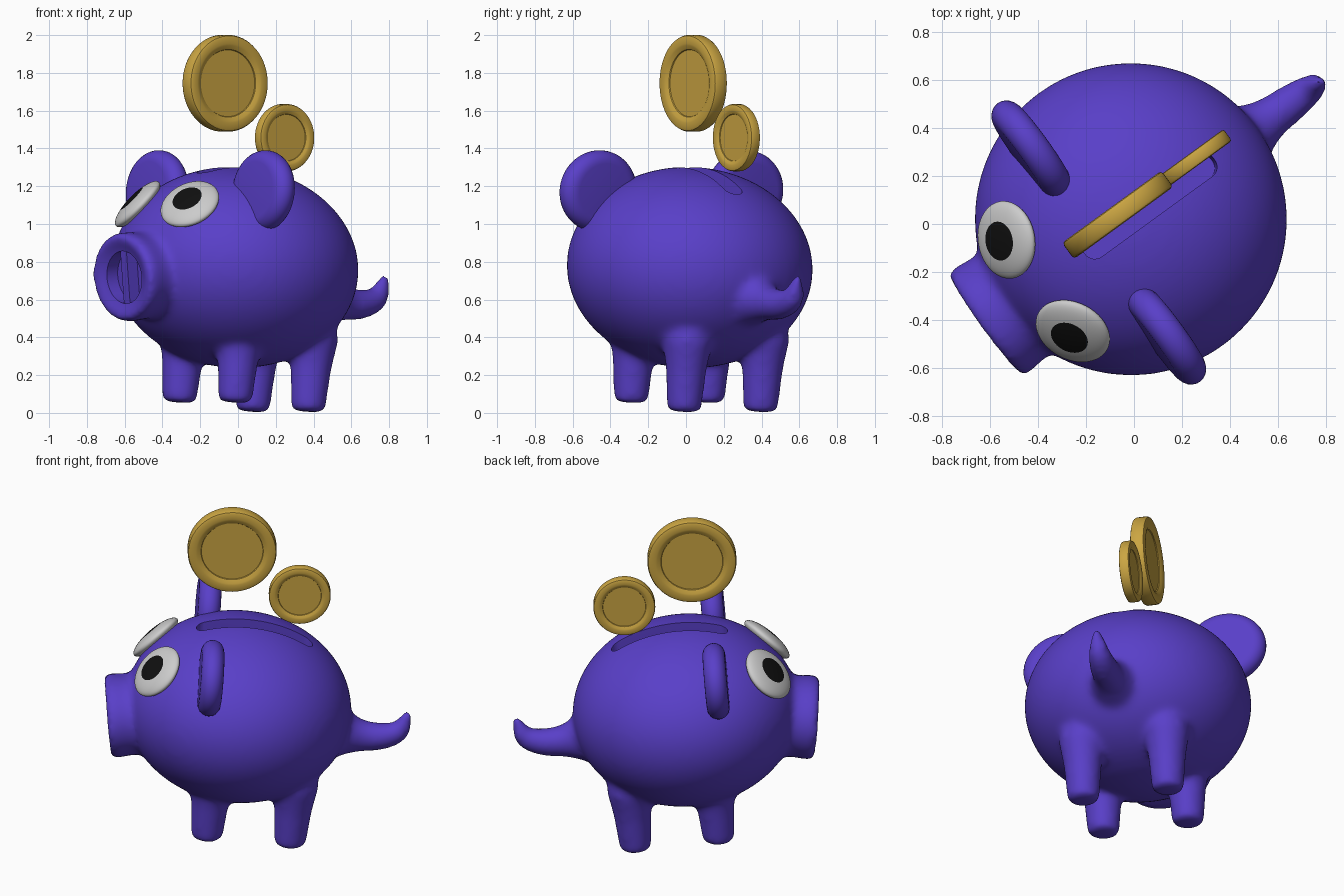
import bpy, bmesh, math
from mathutils import Matrix, Vector

if "Cube" in bpy.data.objects:
    bpy.data.objects.remove(bpy.data.objects["Cube"])

T = Matrix.Translation
def R(deg, axis): return Matrix.Rotation(math.radians(deg), 4, axis)
def S(x, y, z): return Matrix.Diagonal((x, y, z, 1))

# Pig frames: +X is tailward, +Y sideways. LEVEL is yawed only, PIG is also pitched nose-up.
LEVEL = T((-0.013, 0.02, 0.77)) @ R(36, 'Z')
PIG = LEVEL @ R(5, 'Y')

def material(name, color):
    m = bpy.data.materials.new(name)
    m.diffuse_color = (*color, 1)
    m.use_nodes = True
    m.node_tree.nodes["Principled BSDF"].inputs["Base Color"].default_value = m.diffuse_color
    return m

PURPLE = material("purple", (0.10, 0.05, 0.58))
GOLD = material("gold", (0.60, 0.38, 0.055))
WHITE = material("white", (0.75, 0.75, 0.75))
BLACK = material("black", (0.005, 0.005, 0.005))

def add(name, bm, matrix, mats=()):
    bmesh.ops.recalc_face_normals(bm, faces=bm.faces)
    me = bpy.data.meshes.new(name)
    bm.to_mesh(me)
    bm.free()
    ob = bpy.data.objects.new(name, me)
    bpy.context.collection.objects.link(ob)
    ob.matrix_world = matrix
    for m in mats:
        me.materials.append(m)
    return ob

def lathe(name, profile, matrix, mats=(), steps=64):
    """Spin (radius, height) points around local Z."""
    bm = bmesh.new()
    vs = [bm.verts.new((r, 0, z)) for r, z in profile]
    es = [bm.edges.new(p) for p in zip(vs, vs[1:])]
    bmesh.ops.spin(bm, geom=vs + es, cent=(0, 0, 0), axis=(0, 0, 1),
                   angle=2 * math.pi, steps=steps, use_duplicate=False)
    bmesh.ops.remove_doubles(bm, verts=bm.verts, dist=1e-5)
    return add(name, bm, matrix, mats)

def sphere(name, matrix, mats=(), u=64, v=36):
    bm = bmesh.new()
    bmesh.ops.create_uvsphere(bm, u_segments=u, v_segments=v, radius=1)
    return add(name, bm, matrix, mats)

def box(name, size, matrix, mats=(), bevel=0):
    bm = bmesh.new()
    bmesh.ops.create_cube(bm, size=1, matrix=S(*size))
    if bevel:
        es = [e for e in bm.edges if abs(e.verts[0].co.z - e.verts[1].co.z) > 1e-4]
        bmesh.ops.bevel(bm, geom=es, offset=bevel, segments=8, profile=0.5, affect='EDGES')
    return add(name, bm, matrix, mats)

def select(obs):
    bpy.ops.object.select_all(action='DESELECT')
    for o in obs:
        o.select_set(True)
    bpy.context.view_layer.objects.active = obs[0]

def smooth(ob, deg=35):
    select([ob])
    bpy.ops.object.shade_smooth_by_angle(angle=math.radians(deg))

# Body masses that get blended into one skin
body = sphere("pig_body", PIG @ S(0.652, 0.652, 0.532))
parts = [body]

# Four stubby legs
leg = [(0, 0), (0.078, 0), (0.092, 0.012), (0.097, 0.08), (0.108, 0.22),
       (0.12, 0.3), (0.135, 0.38), (0.12, 0.46), (0, 0.5)]
for x, lz in ((-0.123, -0.728), (0.357, -0.735)):
    for side in (-1, 1):
        parts.append(lathe("leg", leg, PIG @ T((x, 0.25 * side, lz))))

# Snout with dished face
SNOUT = LEVEL @ T((-0.757, 0, -0.055)) @ R(85, 'Y') @ S(0.98, 1.1, 1)
parts.append(lathe("snout", [(0, 0.035), (0.14, 0.035), (0.19, 0.01), (0.215, 0), (0.237, 0.01),
                             (0.245, 0.04), (0.235, 0.12), (0.235, 0.2), (0.25, 0.4), (0, 0.42)], SNOUT))

# Upturned tail as a tapered curve
cu = bpy.data.curves.new("tail", 'CURVE')
cu.dimensions = '3D'
cu.bevel_depth = 1
cu.bevel_resolution = 6
cu.use_fill_caps = True
path = [(0.42, -0.15, 0.19), (0.58, -0.165, 0.15), (0.70, -0.19, 0.09), (0.82, -0.20, 0.082),
        (0.93, -0.17, 0.065), (0.955, -0.10, 0.045), (0.985, -0.04, 0.02)]
sp = cu.splines.new('NURBS')
sp.points.add(len(path) - 1)
for p, (x, z, r) in zip(sp.points, path):
    p.co = (x, 0, z, 1)
    p.radius = r
sp.order_u = 3
sp.use_endpoint_u = True
sp.resolution_u = 8
tail = bpy.data.objects.new("tail", cu)
bpy.context.collection.objects.link(tail)
tail.matrix_world = LEVEL
select([tail])
bpy.ops.object.convert(target='MESH')
parts.append(bpy.context.view_layer.objects.active)

# Merge into one skin in world space, soften the joins
for o in parts:
    o.data.transform(o.matrix_world)
    o.matrix_world = Matrix()
select(parts)
bpy.ops.object.join()
rm = body.modifiers.new("blend", 'REMESH')
rm.mode = 'VOXEL'
rm.voxel_size = 0.016
sm = body.modifiers.new("soften", 'SMOOTH')
sm.factor = 0.5
sm.iterations = 24

# Coin slot and nostril pocket
slot = box("slot_cutter", (0.675, 0.11, 0.5), PIG @ T((0.055, 0, 0.55)), bevel=0.05)
pocket = lathe("nostril_cutter", [(0, -0.1), (0.142, -0.1), (0.142, 0.1), (0, 0.1)], SNOUT)
for c in (slot, pocket):
    c.hide_render = True
    b = body.modifiers.new("cut", 'BOOLEAN')
    b.operation = 'DIFFERENCE'
    b.solver = 'EXACT'
    b.object = c
select([body])
bpy.ops.object.convert(target='MESH')
for c in (slot, pocket):
    bpy.data.objects.remove(c)
body.data.materials.clear()
body.data.materials.append(PURPLE)
for p in body.data.polygons:
    p.material_index = 0
smooth(body, 40)

# Bar between the nostrils
box("nostril_divider", (0.285, 0.05, 0.08), SNOUT @ T((0, 0, 0.075)), [PURPLE])

# Ears (round-edged discs) and eyes
t, rad = 0.065, 0.216
ear = [(0, t)] + [(rad - t + t * math.sin(a), t * math.cos(a))
                  for a in [math.pi * i / 12 for i in range(13)]] + [(0, -t)]
for side, label in ((-1, "right"), (1, "left")):
    smooth(lathe(label + "_ear", ear,
                 PIG @ T((-0.2, 0.48 * side, 0.389)) @ R(90, 'Y') @ S(1, 1.1, 1), [PURPLE]))
    n = Vector((-1.11, 0.556 * side, 1.2))
    eye = sphere(label + "_eye", LEVEL @ T((-0.47, 0.235 * side, 0.335))
                 @ n.to_track_quat('Z', 'Y').to_matrix().to_4x4() @ S(0.163, 0.163, 0.05),
                 [WHITE, BLACK], 48, 24)
    for p in eye.data.polygons:
        if p.center.z > 0.864:
            p.material_index = 1
    smooth(eye, 60)

# Two upright coins with raised rims
for label, r, h, x, z in (("large", 0.256, 0.042, -0.034, 1.745), ("small", 0.178, 0.03, 0.355, 1.457)):
    half = [(0, 0.55), (0.69, 0.55), (0.70, 0.68), (0.78, 0.95), (0.82, 1), (0.94, 1), (0.98, 0.9), (1, 0.65)]
    prof = [(a * r, b * h) for a, b in half]
    prof += [(a, -b) for a, b in reversed(prof)]
    smooth(lathe(label + "_coin", prof, LEVEL @ T((x, 0.047, z - 0.77)) @ R(90, 'X'), [GOLD]))
